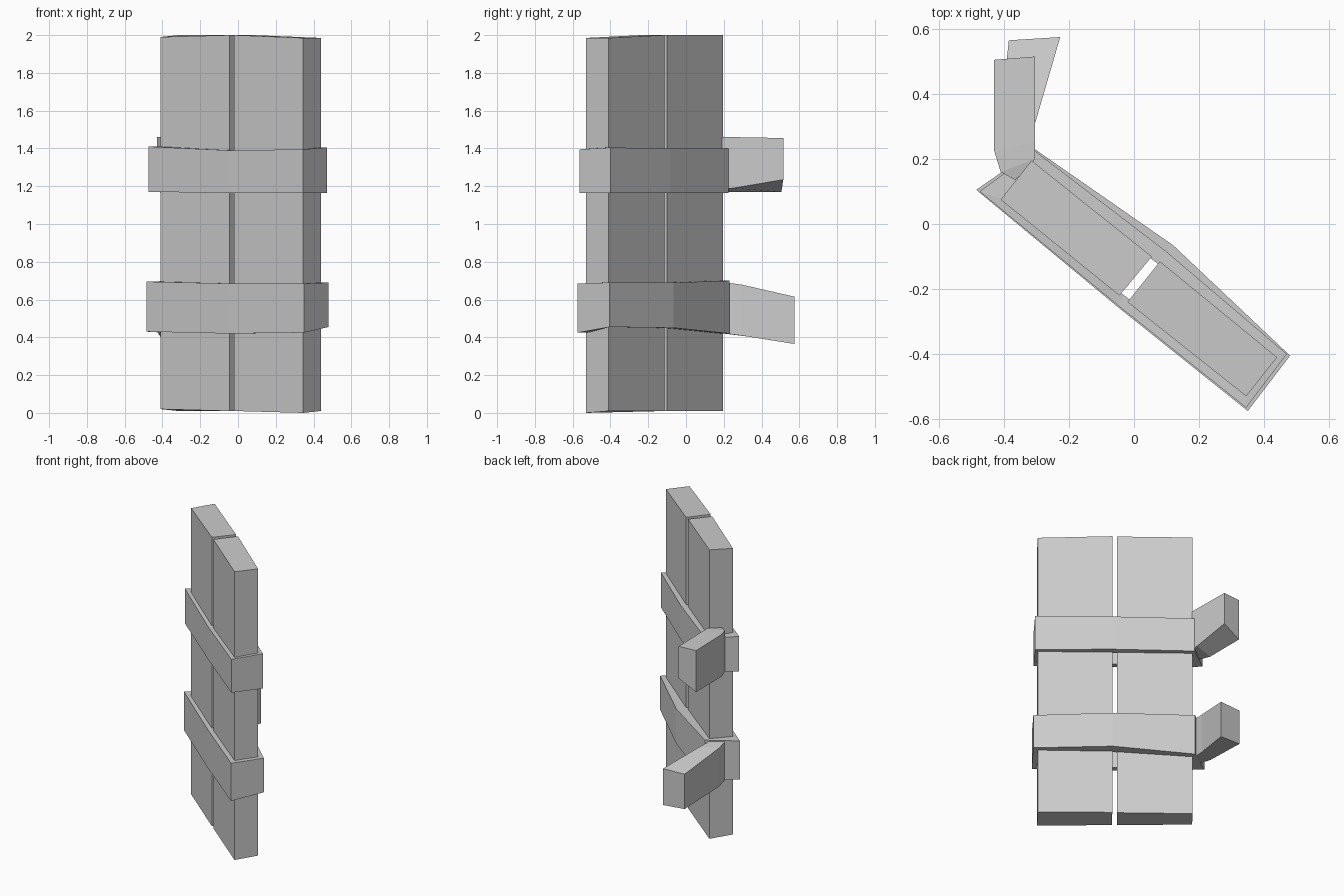
import bpy

cube = bpy.data.objects.get("Cube")
if cube:
    bpy.data.objects.remove(cube, do_unlink=True)

grey = bpy.data.materials.new("plain_grey")
grey.use_nodes = True
colour = (0.6, 0.6, 0.6, 1)
grey.diffuse_color = colour
grey.node_tree.nodes["Principled BSDF"].inputs["Base Color"].default_value = colour


def loft(name, rings, closed=False):
    """Skin four-point rings into a solid, either capped or joined in a loop."""
    verts = [p for ring in rings for p in ring]
    n = len(rings)
    faces = []
    for i in range(n if closed else n - 1):
        a, b = 4 * i, 4 * ((i + 1) % n)
        faces += [(a + k, a + (k + 1) % 4, b + (k + 1) % 4, b + k) for k in range(4)]
    if not closed:
        faces += [(3, 2, 1, 0), tuple(range(4 * n - 4, 4 * n))]
    mesh = bpy.data.meshes.new(name)
    mesh.from_pydata(verts, [], faces)
    mesh.materials.append(grey)
    obj = bpy.data.objects.new(name, mesh)
    bpy.context.collection.objects.link(obj)
    # Make the outside consistent
    bpy.context.view_layer.objects.active = obj
    bpy.ops.object.select_all(action='DESELECT')
    obj.select_set(True)
    bpy.ops.object.mode_set(mode='EDIT')
    bpy.ops.mesh.select_all(action='SELECT')
    bpy.ops.mesh.normals_make_consistent(inside=False)
    bpy.ops.object.mode_set(mode='OBJECT')
    return obj


def plank(name, corners, bottoms, tops):
    """Upright board from its footprint, with slightly uneven ends."""
    loft(name, [[(x, y, z) for (x, y), z in zip(corners, ends)] for ends in (bottoms, tops)])


def strap(name, outer, inner, bottoms, tops):
    """Band wrapped around both boards."""
    loft(name, [[(*o, lo), (*o, hi), (*i, hi), (*i, lo)]
                for o, i, lo, hi in zip(outer, inner, bottoms, tops)], closed=True)


def tail(name, stations):
    """Loose strap end: outer edge, inner edge, then bottom and top heights."""
    loft(name, [[(*o, lo), (*o, hi), (*i, hi), (*i, lo_in)]
                for o, i, lo, lo_in, hi in stations])


# Two boards side by side
plank("left_board", [(-0.41, 0.075), (-0.045, -0.22), (0.055, -0.10), (-0.315, 0.195)],
      (0.02, 0.01, 0.01, 0.01), (1.99, 2.0, 2.0, 2.0))
plank("right_board", [(-0.02, -0.24), (0.345, -0.53), (0.44, -0.41), (0.08, -0.115)],
      (0.01, 0.0, 0.01, 0.01), (2.0, 1.985, 1.985, 2.0))

# Straps, following the corners right around the boards
inside = [(-0.40, 0.075), (-0.03, -0.22), (0.345, -0.52), (0.43, -0.41),
          (0.07, -0.12), (-0.315, 0.185)]
strap("upper_strap",
      [(-0.475, 0.10), (-0.05, -0.25), (0.345, -0.565), (0.47, -0.40), (0.10, -0.085), (-0.305, 0.225)],
      inside, (1.17, 1.165, 1.165, 1.165, 1.165, 1.165), (1.41, 1.39, 1.395, 1.405, 1.40, 1.40))
strap("lower_strap",
      [(-0.485, 0.105), (-0.05, -0.255), (0.35, -0.575), (0.48, -0.405), (0.12, -0.065), (-0.305, 0.23)],
      inside, (0.43, 0.42, 0.425, 0.455, 0.45, 0.42), (0.695, 0.685, 0.685, 0.69, 0.69, 0.70))

# Loose ends
tail("upper_strap_tail", [
    ((-0.365, 0.135), (-0.315, 0.185), 1.18, 1.18, 1.455),
    ((-0.41, 0.16), (-0.305, 0.20), 1.175, 1.185, 1.46),
    ((-0.43, 0.225), (-0.305, 0.25), 1.17, 1.19, 1.46),
    ((-0.43, 0.505), (-0.305, 0.515), 1.17, 1.235, 1.455)])
tail("lower_strap_tail", [
    ((-0.37, 0.13), (-0.32, 0.18), 0.43, 0.43, 0.69),
    ((-0.41, 0.165), (-0.325, 0.21), 0.425, 0.42, 0.69),
    ((-0.42, 0.24), (-0.31, 0.29), 0.415, 0.41, 0.68),
    ((-0.385, 0.565), (-0.227, 0.575), 0.375, 0.365, 0.615)])
